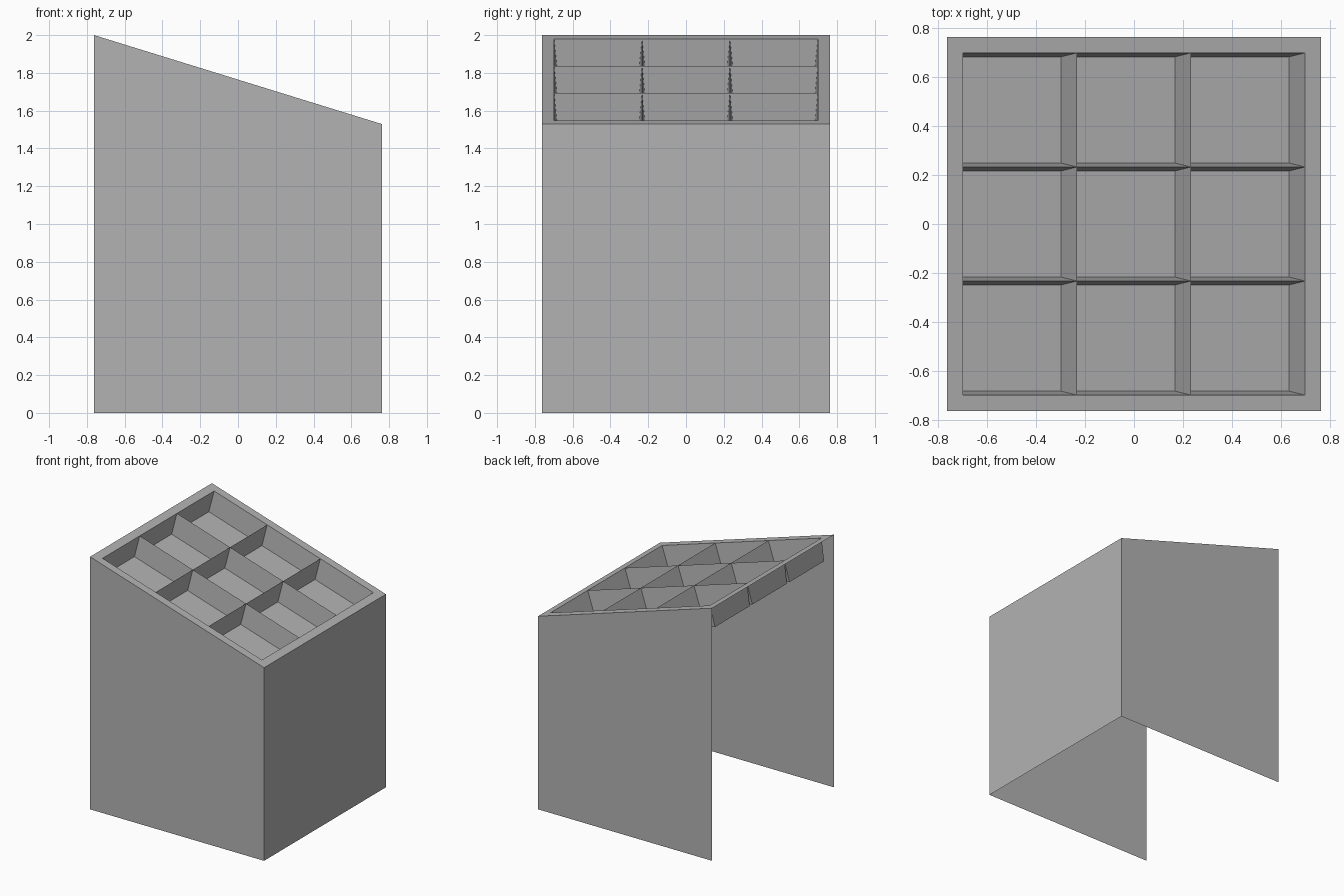
import bpy
import bmesh
from mathutils import Vector

cube = bpy.data.objects.get("Cube")
if cube:
    bpy.data.objects.remove(cube, do_unlink=True)

HALF = 0.762            # half width of the case
BAY = 0.698             # half width of the compartment area
LOW, HIGH = 1.529, 2.0  # height of the two ends
DEPTH, TAPER = 0.17, 0.0165

grey = bpy.data.materials.new("plain grey")
grey.use_nodes = True
colour = (0.45, 0.45, 0.45, 1)
grey.diffuse_color = colour
grey.node_tree.nodes["Principled BSDF"].inputs["Base Color"].default_value = colour


def top_height(x):
    return HIGH + (LOW - HIGH) * (x + HALF) / (2 * HALF)


def make_object(name, bm):
    mesh = bpy.data.meshes.new(name)
    bm.normal_update()
    bm.to_mesh(mesh)
    bm.free()
    mesh.materials.append(grey)
    obj = bpy.data.objects.new(name, mesh)
    bpy.context.collection.objects.link(obj)
    return obj


# Three thin outer walls; the tall end and the underside stay open
bm = bmesh.new()
path = [(-HALF, -HALF), (HALF, -HALF), (HALF, HALF), (-HALF, HALF)]
lower = [bm.verts.new((x, y, 0)) for x, y in path]
upper = [bm.verts.new((x, y, top_height(x))) for x, y in path]
for i in range(3):
    bm.faces.new((lower[i], lower[i + 1], upper[i + 1], upper[i]))
make_object("outer_walls", bm)

# Sloping top sheet with nine tapered compartments sunk square to the slope
bm = bmesh.new()
stops = [-HALF, -BAY, -BAY / 3, BAY / 3, BAY, HALF]
grid = [[bm.verts.new((x, y, top_height(x))) for y in stops] for x in stops]
cells = []
for i in range(5):
    for j in range(5):
        face = bm.faces.new((grid[i][j], grid[i + 1][j],
                             grid[i + 1][j + 1], grid[i][j + 1]))
        if i in (1, 2, 3) and j in (1, 2, 3):
            cells.append(face)
bm.normal_update()
bmesh.ops.inset_individual(bm, faces=cells, thickness=TAPER, depth=-DEPTH,
                           use_even_offset=True)
make_object("compartment_tray", bm)
